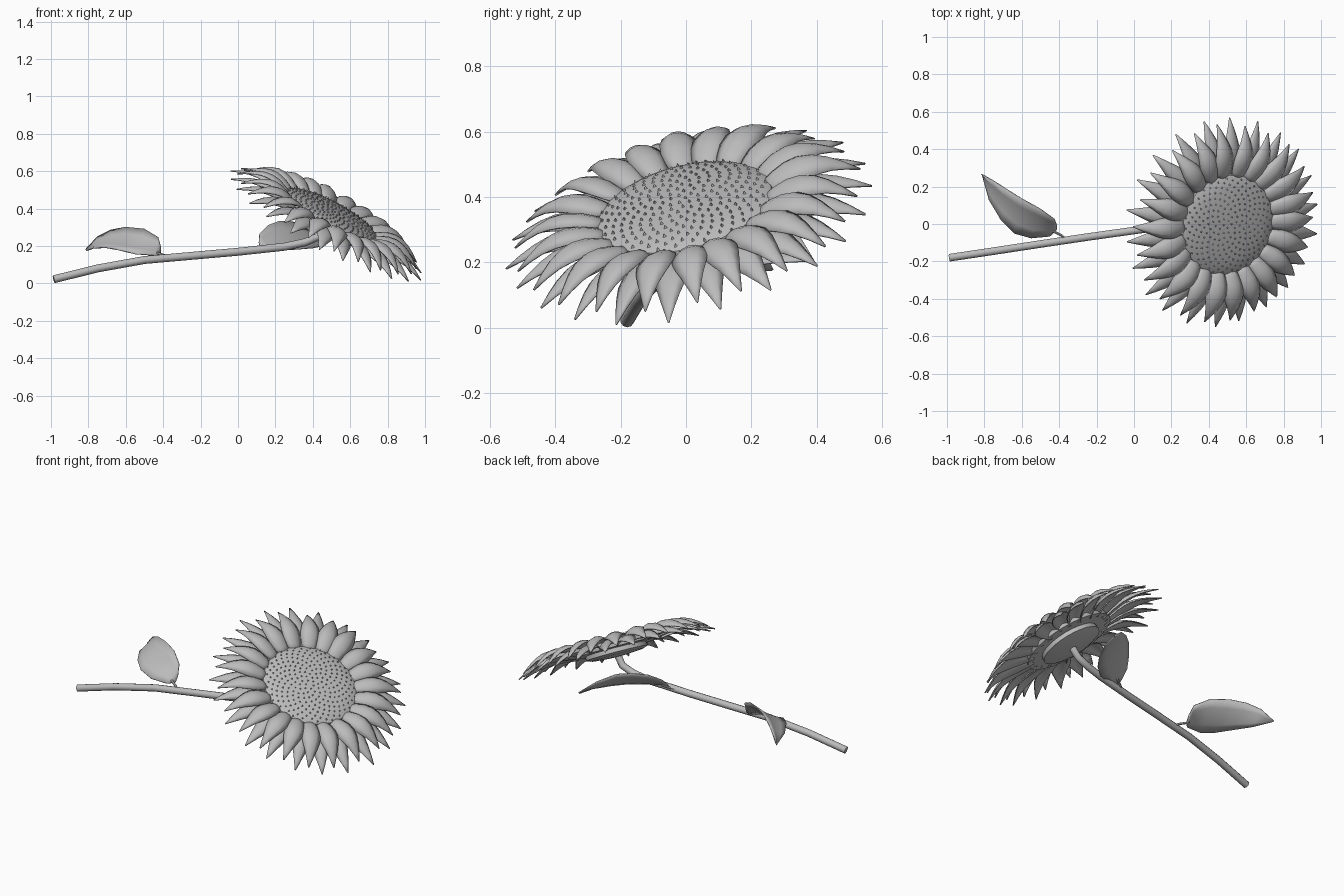
import bpy, bmesh, math, random
from mathutils import Vector, Matrix

if "Cube" in bpy.data.objects:
    bpy.data.objects.remove(bpy.data.objects["Cube"])

random.seed(4)
grey = bpy.data.materials.new("plain_grey")
grey.diffuse_color = (0.5, 0.5, 0.5, 1)
grey.use_nodes = True
grey.node_tree.nodes["Principled BSDF"].inputs["Base Color"].default_value = grey.diffuse_color

# Flower head frame: origin in the petal plane, local z along the facing direction
N = Vector((0.465, -0.225, 0.856)).normalized()
HEAD = Matrix.Translation((0.492, 0.0, 0.352)) @ N.to_track_quat('Z', 'Y').to_matrix().to_4x4()


def finish(name, bm, matrix=None, smooth=True, thickness=0):
    bmesh.ops.recalc_face_normals(bm, faces=bm.faces)
    me = bpy.data.meshes.new(name)
    bm.to_mesh(me)
    bm.free()
    ob = bpy.data.objects.new(name, me)
    bpy.context.collection.objects.link(ob)
    if matrix:
        ob.matrix_world = matrix
    me.materials.append(grey)
    for p in me.polygons:
        p.use_smooth = smooth
    if thickness:
        m = ob.modifiers.new("thickness", 'SOLIDIFY')
        m.thickness = thickness
        m.offset = 0
    if smooth:
        bpy.ops.object.select_all(action='DESELECT')
        ob.select_set(True)
        bpy.context.view_layer.objects.active = ob
        bpy.ops.object.shade_smooth_by_angle(angle=math.radians(40))
    return ob


def add_grid(bm, rows):
    vs = [[bm.verts.new(p) for p in r] for r in rows]
    for a, b in zip(vs, vs[1:]):
        for i in range(len(a) - 1):
            bm.faces.new((a[i], a[i + 1], b[i + 1], b[i]))


def lathe(name, profile, sides):
    bm = bmesh.new()
    rows = [[(r * math.cos(t), r * math.sin(t), z)
             for t in (2 * math.pi * i / sides for i in range(sides + 1))] for r, z in profile]
    add_grid(bm, rows)
    bmesh.ops.remove_doubles(bm, verts=bm.verts, dist=1e-4)
    return finish(name, bm, HEAD)


# Seed disc and the smaller cup behind it
DISC = [(0, .052), (.07, .051), (.14, .047), (.20, .041), (.25, .031), (.272, .020),
        (.277, .008), (.270, -.018), (0, -.022)]
lathe("seed_disc", DISC, 40)
lathe("back_cup", [(0, -.018), (.18, -.02), (.182, -.045), (.15, -.056), (.05, -.064), (0, -.066)], 28)

# Seeds: tiny three-sided spikes in a sunflower spiral
bm = bmesh.new()
COUNT = 240
for i in range(COUNT):
    r = 0.265 * math.sqrt((i + .5) / COUNT)
    a = i * math.pi * (3 - math.sqrt(5))
    for (r0, z0), (r1, z1) in zip(DISC, DISC[1:]):
        if r0 <= r <= r1:
            z = z0 + (z1 - z0) * (r - r0) / (r1 - r0)
            break
    bmesh.ops.create_cone(bm, segments=3, radius1=.007, radius2=0, depth=.011, cap_ends=True,
                          matrix=Matrix.Translation((r * math.cos(a), r * math.sin(a), z + .004))
                          @ Matrix.Rotation(a, 4, 'Z'))
finish("seeds", bm, HEAD, smooth=False)


# Petal rings: cupped, arched petals with drooping tips
def petal_ring(name, count, r0, r1, width, base, arch, droop, phase):
    bm = bmesh.new()
    widths = [.5, .8, .98, 1.0, .86, .6, .32, .03]
    for k in range(count):
        ang = 2 * math.pi * (k + phase) / count + random.uniform(-.02, .02)
        length = (r1 - r0) * random.uniform(.96, 1.03)
        twist = random.uniform(.0, .25)
        rot = Matrix.Rotation(ang, 3, 'Z')
        rows = []
        for i, w in enumerate(widths):
            t = i / (len(widths) - 1)
            z = base + arch * math.sin(math.pi * t) - droop * t * t
            row = []
            for s in (-1, -.5, 0, .5, 1):
                y = s * w * width / 2
                row.append(rot @ Vector((r0 + length * t, y, z + twist * y - .025 * w * s * s)))
            rows.append(row)
        add_grid(bm, rows)
    finish(name, bm, HEAD, thickness=.006)


petal_ring("upper_petals", 22, .245, .545, .112, .012, .055, .04, 0)
petal_ring("lower_petals", 22, .235, .58, .108, -.008, .04, .042, .5)


# Tubes for the stem and leaf stalks
def tube(name, points, radius, sides=10):
    bm = bmesh.new()
    pts = [Vector(p) for p in points]
    rings = []
    for i, p in enumerate(pts):
        d = (pts[min(i + 1, len(pts) - 1)] - pts[max(i - 1, 0)]).normalized()
        u = d.cross(Vector((0, 1, 0))).normalized()
        v = d.cross(u)
        rings.append([p + radius * (u * math.cos(t) + v * math.sin(t))
                      for t in (2 * math.pi * j / sides for j in range(sides + 1))])
    add_grid(bm, rings)
    bmesh.ops.remove_doubles(bm, verts=bm.verts, dist=1e-5)
    bmesh.ops.holes_fill(bm, edges=bm.edges, sides=sides)
    finish(name, bm)


tube("stem", [(-.985, -.18, .022), (-.75, -.145, .08), (-.5, -.107, .125), (-.25, -.07, .147),
              (0, -.035, .169), (.25, 0, .196), (.36, .012, .22), (.43, .016, .25), (.465, .01, .30)], .021)
tube("left_leaf_stalk", [(-.36, -.085, .137), (-.39, -.06, .148), (-.44, -.035, .165)], .007, 6)
tube("right_leaf_stalk", [(.07, -.025, .175), (.1, 0, .188), (.15, .03, .205)], .007, 6)


# Leaves: a sheet lofted between a low and a high edge, sagging in the middle
def leaf(name, low, high, sag):
    bm = bmesh.new()
    axis = Vector(low[-1]) - Vector(low[0])
    rows = []
    for a, b in zip(low, high):
        a, b = Vector(a), Vector(b)
        n = axis.cross(b - a)
        n = n.normalized() if n.length > 1e-6 else Vector((0, 0, 1))
        if n.z < 0:
            n.negate()
        w = (b - a).length
        rows.append([a.lerp(b, s) - n * sag * w * 4 * s * (1 - s) for s in (0, .25, .5, .75, 1)])
    add_grid(bm, rows)
    finish(name, bm, thickness=.006)


leaf("left_leaf",
     [(-.415, -.03, .15), (-.45, -.065, .15), (-.55, -.075, .158), (-.64, -.05, .18),
      (-.71, .02, .192), (-.775, .13, .188), (-.81, .26, .175)],
     [(-.412, -.005, .19), (-.425, .025, .245), (-.50, .08, .29), (-.60, .135, .3),
      (-.68, .185, .285), (-.75, .23, .25), (-.815, .267, .18)], .05)
leaf("right_leaf",
     [(.12, .0, .192), (.18, -.01, .185), (.27, .025, .18), (.34, .085, .185),
      (.40, .17, .19), (.45, .28, .20), (.47, .385, .205)],
     [(.112, .025, .22), (.115, .075, .265), (.16, .145, .31), (.22, .215, .332),
      (.29, .275, .33), (.38, .345, .285), (.472, .39, .21)], .06)
